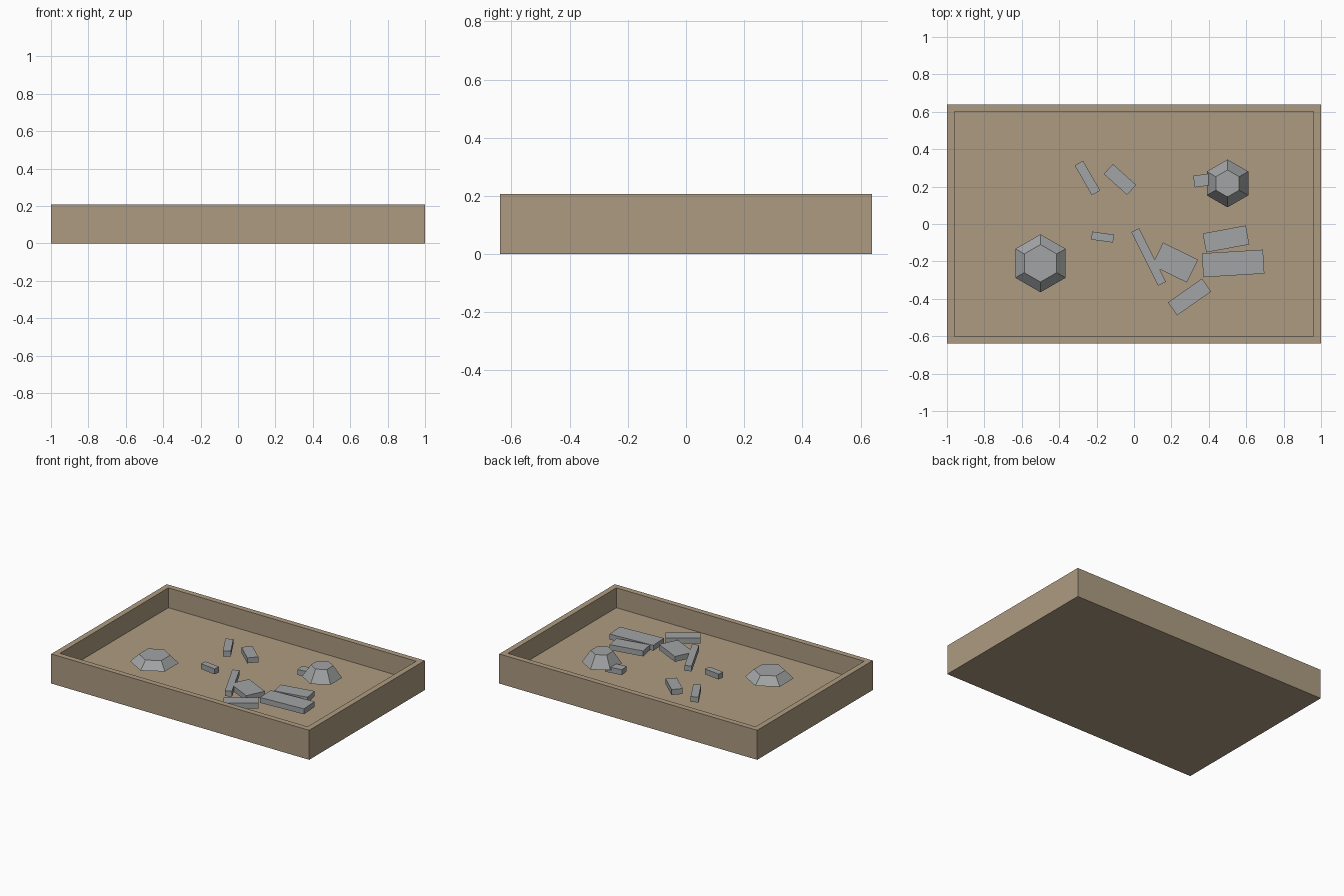
import bpy, bmesh
from math import radians
from mathutils import Matrix

cube = bpy.data.objects.get("Cube")
if cube:
    bpy.data.objects.remove(cube, do_unlink=True)


def material(name, rgb):
    mat = bpy.data.materials.new(name)
    mat.use_nodes = True
    colour = (*rgb, 1)
    mat.diffuse_color = colour
    mat.node_tree.nodes["Principled BSDF"].inputs["Base Color"].default_value = colour
    return mat


def finish(name, bm, mat):
    mesh = bpy.data.meshes.new(name)
    bmesh.ops.recalc_face_normals(bm, faces=bm.faces)
    bm.to_mesh(mesh)
    bm.free()
    mesh.materials.append(mat)
    obj = bpy.data.objects.new(name, mesh)
    bpy.context.collection.objects.link(obj)
    return obj


def box(bm, size, centre, angle=0):
    matrix = (Matrix.Translation(centre) @ Matrix.Rotation(radians(angle), 4, "Z")
              @ Matrix.Diagonal((*size, 1)))
    bmesh.ops.create_cube(bm, size=1, matrix=matrix)


sand = material("sandy brown", (0.42, 0.33, 0.22))
stone = material("stone grey", (0.36, 0.37, 0.375))

# Open tray: a solid block with its top inset and pushed down
HEIGHT, FLOOR, RIM = 0.207, 0.068, 0.056
bm = bmesh.new()
box(bm, (2, 1.28, HEIGHT), (0, 0, HEIGHT / 2))
top = max(bm.faces, key=lambda f: f.calc_center_median().z)
bmesh.ops.inset_region(bm, faces=[top], thickness=RIM)
inner = bmesh.ops.extrude_discrete_faces(bm, faces=[top])["faces"][0]
bmesh.ops.translate(bm, verts=inner.verts, vec=(0, 0, FLOOR - HEIGHT))
finish("tray", bm, sand)

# Six-sided boulders with flat tops
for name, x, y, wide, narrow, low, high in (
        ("large_boulder", -0.5, -0.21, 0.155, 0.1, 0.119, 0.172),
        ("tall_boulder", 0.5, 0.217, 0.128, 0.072, 0.119, 0.202)):
    bm = bmesh.new()
    bmesh.ops.create_cone(
        bm, cap_ends=True, segments=6, radius1=wide, radius2=narrow, depth=high - low,
        matrix=Matrix.Translation((x, y, (low + high) / 2)))
    # Point a corner of the hexagon towards the back
    if max(v.co.y for v in bm.verts) - y < wide * 0.95:
        bmesh.ops.rotate(bm, verts=bm.verts, cent=(x, y, 0),
                         matrix=Matrix.Rotation(radians(30), 3, "Z"))
    finish(name, bm, stone)

# Flat stone slabs scattered over the floor: x, y, length, width, angle
slabs = (
    (-0.249, 0.246, 0.184, 0.051, -60),
    (-0.075, 0.238, 0.167, 0.072, -42),
    (0.38, 0.235, 0.12, 0.063, 8),
    (-0.168, -0.07, 0.118, 0.043, -8),
    (0.078, -0.176, 0.32, 0.046, -63.5),
    (0.219, -0.206, 0.208, 0.136, -26),
    (0.492, -0.08, 0.234, 0.103, 10.5),
    (0.53, -0.211, 0.327, 0.128, 3.5),
    (0.297, -0.39, 0.222, 0.085, 35),
)
for i, (x, y, length, width, angle) in enumerate(slabs, 1):
    bm = bmesh.new()
    box(bm, (length, width, 0.038), (x, y, 0.114), angle)
    finish(f"stone_slab_{i}", bm, stone)
